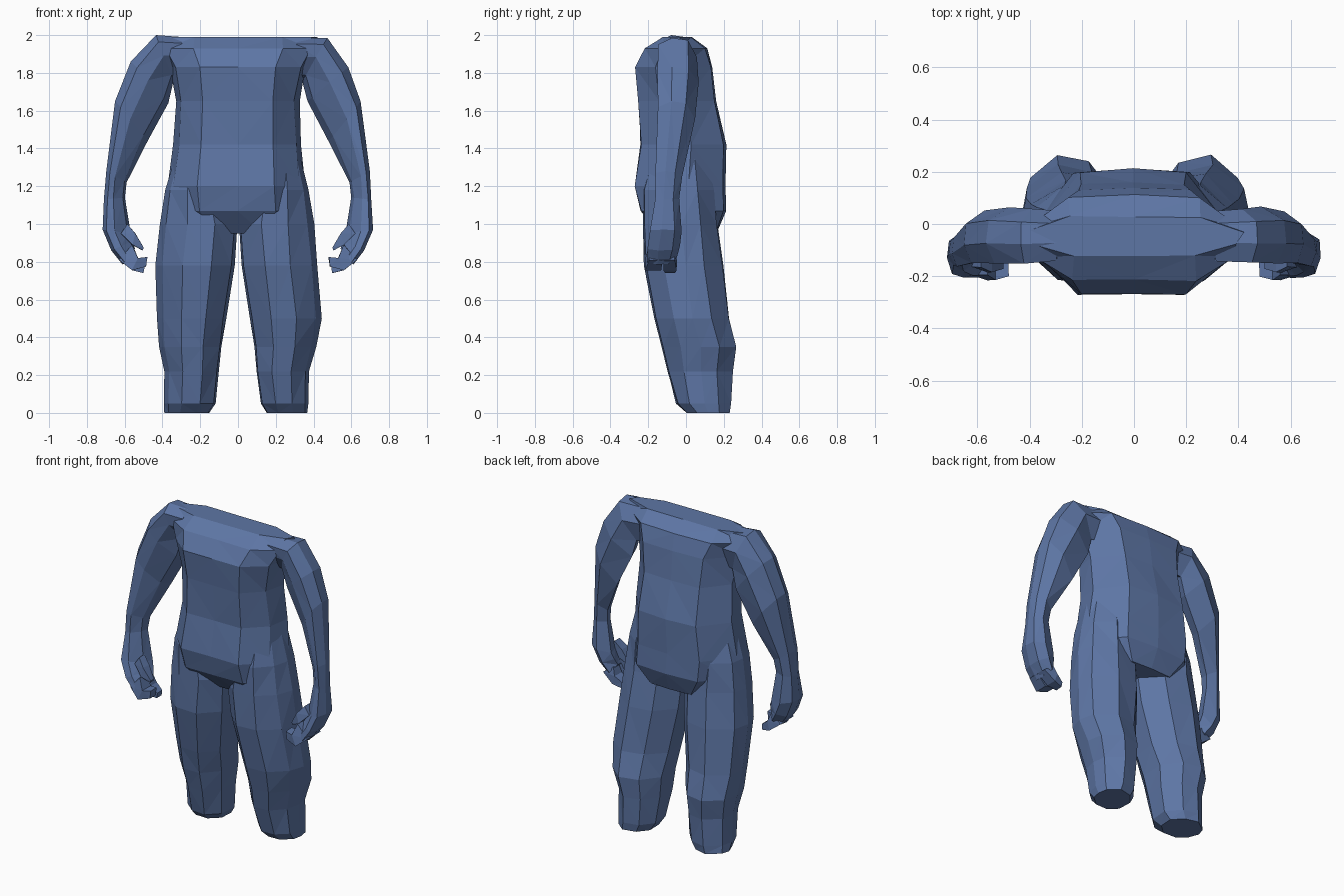
import bpy, bmesh, random
from mathutils import Vector

if "Cube" in bpy.data.objects:
    bpy.data.objects.remove(bpy.data.objects["Cube"])

random.seed(4)
blue = bpy.data.materials.new("dusty_blue")
blue.diffuse_color = (0.110, 0.180, 0.375, 1)
blue.use_nodes = True
blue.node_tree.nodes["Principled BSDF"].inputs["Base Color"].default_value = blue.diffuse_color


def loft(name, rings, mirror=False, jitter=0.004):
    """Skin a list of equal-length point rings into a faceted, capped solid."""
    bm = bmesh.new()
    rows = []
    for ring in rings:
        rows.append([bm.verts.new(Vector(p) + Vector((random.uniform(-jitter, jitter),
                                                      random.uniform(-jitter, jitter), 0)))
                     for p in ring])
    n = len(rows[0])
    for a, b in zip(rows, rows[1:]):
        for i in range(n):
            j = (i + 1) % n
            bm.faces.new((a[i], a[j], b[j], b[i]))
    bm.faces.new(rows[0])
    bm.faces.new(rows[-1])
    if mirror:
        bmesh.ops.scale(bm, vec=(-1, 1, 1), verts=bm.verts)
    bmesh.ops.triangulate(bm, faces=bm.faces)
    bmesh.ops.recalc_face_normals(bm, faces=bm.faces)
    mesh = bpy.data.meshes.new(name)
    bm.to_mesh(mesh)
    bm.free()
    mesh.materials.append(blue)
    obj = bpy.data.objects.new(name, mesh)
    bpy.context.collection.objects.link(obj)
    return obj


def merge(base, part):
    """Union a part into the base so no hidden inner faces remain."""
    mod = base.modifiers.new("union", 'BOOLEAN')
    mod.operation, mod.solver, mod.object = 'UNION', 'EXACT', part
    bpy.context.view_layer.update()
    graph = bpy.context.evaluated_depsgraph_get()
    result = bpy.data.meshes.new_from_object(base.evaluated_get(graph))
    base.modifiers.clear()
    if len(result.polygons) > len(base.data.polygons):
        base.data = result
        bpy.data.objects.remove(part)


def level_rings(sections, shape):
    """Horizontal rings from (z, x0, x1, y_front, y_back)."""
    return [[(x0 + (x1 - x0) * u, yf + (yb - yf) * v, z) for u, v in shape]
            for z, x0, x1, yf, yb in sections]


def limb_rings(sections, shape):
    """Slanted rings from (outer x, outer z, inner x, inner z, y_front, y_back)."""
    return [[(xo + (xi - xo) * t, yf + (yb - yf) * s, zo + (zi - zo) * t)
             for t, s in shape] for xo, zo, xi, zi, yf, yb in sections]


# Torso: flat chest and belly, chamfered sides, hem that narrows to the crotch
torso_shape = [(.22, 0), (.5, 0), (.78, 0), (.96, .27), (1, .6), (.8, .98),
               (.5, 1), (.2, .98), (0, .6), (.04, .27)]
body = loft("body", level_rings([
    (1.99, -.41, .42, -.12, .03),
    (1.93, -.42, .42, -.215, .11),
    (1.83, -.36, .36, -.268, .14),
    (1.65, -.33, .325, -.25, .16),
    (1.42, -.34, .335, -.24, .21),
    (1.20, -.375, .355, -.268, .205),
    (1.07, -.36, .36, -.24, .21),
    (0.95, -.24, .24, -.14, .16)], torso_shape))

# Legs: blend into the hips, lean back to a cuff; the outer edge differs per side
leg_shape = [(.3, 0), (.65, .02), (.92, .25), (1, .52), (.95, .77),
             (.63, 1), (.26, .93), (0, .65), (.03, .25)]


def leg_rings(outer):
    rest = [(1.36, .10, -.18, .11), (1.18, .05, -.225, .15), (1.00, .003, -.228, .165),
            (0.78, .02, -.22, .195), (0.50, .065, -.165, .225), (0.35, .085, -.13, .265),
            (0.22, .10, -.095, .245), (0.05, .12, -.05, .235), (0.00, .15, .0, .228)]
    return level_rings([(z, xi, xo, yf, yb) for (z, xi, yf, yb), xo in zip(rest, outer)],
                       leg_shape)


parts = [
    loft("right_leg", leg_rings([.325, .37, .402, .42, .442, .415, .375, .372, .368])),
    loft("left_leg", leg_rings([.33, .388, .412, .435, .425, .415, .39, .39, .388]), True)]

# Arms: broad shoulder, thin forearm, palm curled inward
arm_shape = [(0, .35), (.05, .75), (.45, 1), (1, .8), (.88, .4), (.45, .04), (.15, 0)]


def arm_rings(shoulder):
    return limb_rings(shoulder + [
        (.65, 1.65, .48, 1.44, -.15, .05),
        (.697, 1.28, .59, 1.22, -.16, -.02),
        (.707, 1.13, .60, 1.14, -.16, -.035),
        (.717, .97, .57, .95, -.19, -.02),
        (.67, .86, .555, .91, -.205, -.03),
        (.61, .785, .545, .87, -.205, -.05)], arm_shape)


right_shoulder = [(.32, 1.985, .27, 1.77, -.14, .05), (.475, 1.985, .34, 1.76, -.15, .06),
                  (.585, 1.83, .37, 1.65, -.15, .065)]
left_shoulder = [(.30, 1.99, .27, 1.77, -.14, .05), (.435, 2.0, .34, 1.76, -.15, .06),
                 (.565, 1.86, .37, 1.64, -.15, .065)]

# Fingers and thumb: short tapered wedges
wedge = [(0, 0), (0, 1), (1, 1), (1, 0)]
front_fingers = limb_rings([
    (.63, .81, .56, .89, -.195, -.125),
    (.56, .755, .53, .82, -.215, -.13),
    (.485, .775, .48, .825, -.20, -.14)], wedge)
back_fingers = limb_rings([
    (.63, .81, .56, .86, -.12, -.06),
    (.56, .755, .54, .81, -.12, -.05),
    (.50, .74, .495, .775, -.11, -.06)], wedge)
thumb = limb_rings([
    (.62, .95, .585, 1.0, -.165, -.11),
    (.56, .89, .545, .95, -.185, -.125),
    (.505, .86, .50, .875, -.17, -.135)], wedge)

for side, flip, shoulder in (("right", False, right_shoulder), ("left", True, left_shoulder)):
    parts += [loft(side + "_arm", arm_rings(shoulder), flip, 0.003),
              loft(side + "_front_fingers", front_fingers, flip, 0.002),
              loft(side + "_back_fingers", back_fingers, flip, 0.002),
              loft(side + "_thumb", thumb, flip, 0.002)]

for part in parts:
    merge(body, part)
